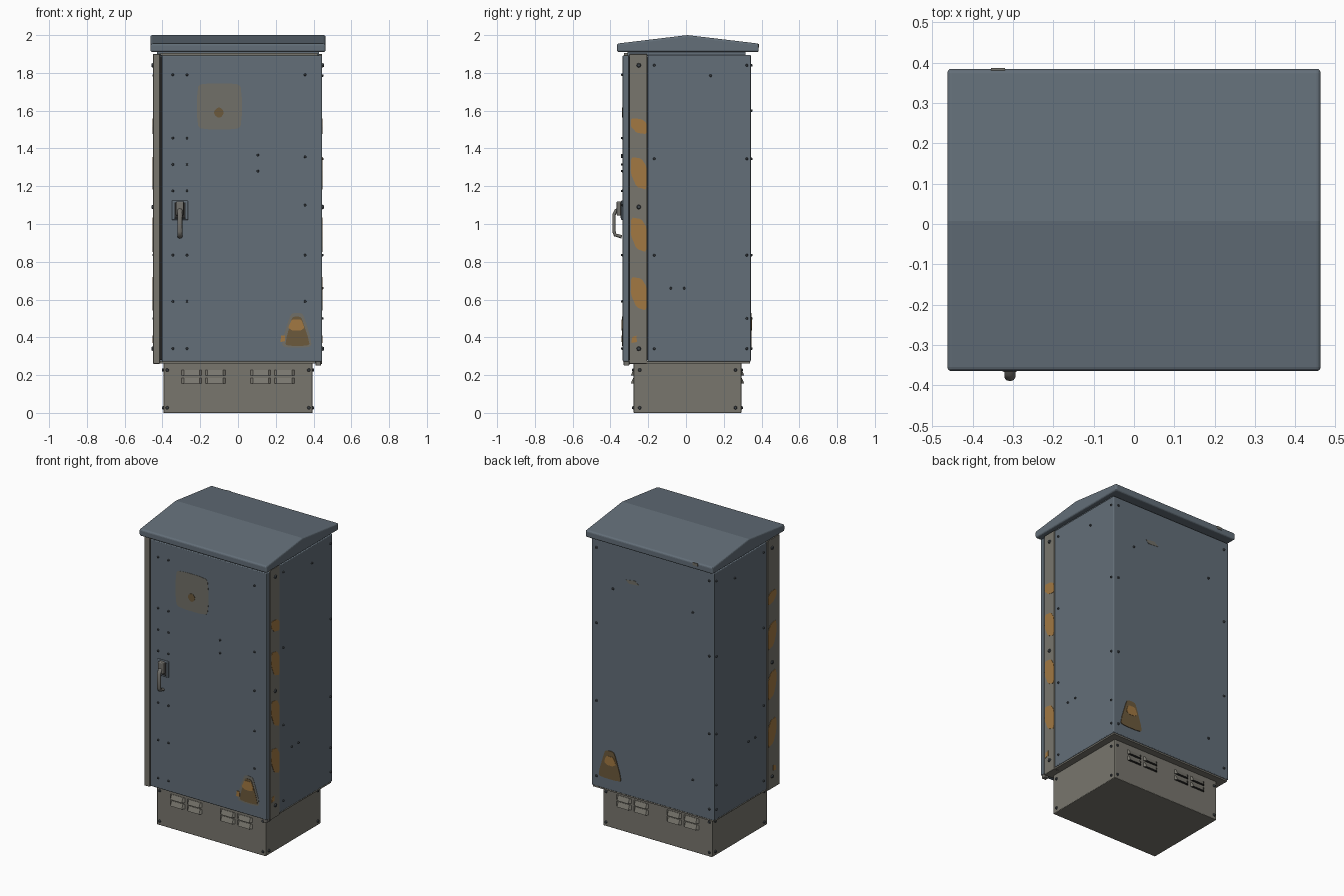
import bpy
import bmesh
from itertools import product
from mathutils import Vector, Matrix

if "Cube" in bpy.data.objects:
    bpy.data.objects.remove(bpy.data.objects["Cube"], do_unlink=True)


def material(name, r, g, b):
    mat = bpy.data.materials.new(name)
    mat.use_nodes = True
    mat.diffuse_color = (r, g, b, 1)
    shader = mat.node_tree.nodes["Principled BSDF"]
    shader.inputs["Base Color"].default_value = (r, g, b, 1)
    shader.inputs["Roughness"].default_value = 0.7
    return mat


BLUE = material("slate blue paint", .125, .158, .19)
BEIGE = material("warm grey metal", .19, .182, .155)
FADED = material("faded label", .165, .16, .138)
BROWN = material("brown stain", .15, .1, .045)
ORANGE = material("orange stripe", .36, .19, .055)
BOLT = material("dark bolt", .06, .07, .08)
DARK = material("dark gap", .025, .025, .025)
STEEL = material("handle steel", .17, .165, .15)

# Outward-facing surfaces used to place details: origin depth, outward axis
SIDES = {
    "front": lambda u, v, d: Vector((u, -.335 - d, v)),
    "back": lambda u, v, d: Vector((u, .343 + d, v)),
    "right": lambda u, v, d: Vector((.445 + d, u, v)),
    "left": lambda u, v, d: Vector((-.445 - d, u, v)),
    "base_front": lambda u, v, d: Vector((u, -.277 - d, v)),
    "base_back": lambda u, v, d: Vector((u, .293 + d, v)),
    "base_right": lambda u, v, d: Vector((.395 + d, u, v)),
    "base_left": lambda u, v, d: Vector((-.395 - d, u, v)),
}


def finish(name, bm, mats, bevel=0):
    bmesh.ops.recalc_face_normals(bm, faces=bm.faces)
    mesh = bpy.data.meshes.new(name)
    bm.to_mesh(mesh)
    bm.free()
    for mat in mats:
        mesh.materials.append(mat)
    obj = bpy.data.objects.new(name, mesh)
    bpy.context.collection.objects.link(obj)
    if bevel:
        mod = obj.modifiers.new("rounded edges", "BEVEL")
        mod.width = bevel
        mod.segments = 3
    return obj


def add_box(bm, lo, hi):
    lo, hi = Vector(lo), Vector(hi)
    matrix = Matrix.Translation((lo + hi) / 2) @ Matrix.Diagonal((*(hi - lo), 1))
    return bmesh.ops.create_cube(bm, size=1, matrix=matrix)["verts"]


def box(name, lo, hi, mat, bevel=0):
    bm = bmesh.new()
    add_box(bm, lo, hi)
    return finish(name, bm, [mat], bevel)


def prism(name, points, offset, mat, bevel=0):
    bm = bmesh.new()
    face = bm.faces.new([bm.verts.new(p) for p in points])
    new = bmesh.ops.extrude_face_region(bm, geom=[face])["geom"]
    bmesh.ops.translate(bm, vec=offset,
                        verts=[v for v in new if isinstance(v, bmesh.types.BMVert)])
    return finish(name, bm, [mat], bevel)


def rounded(points, cut, rounds=2):
    for _ in range(rounds):
        result = []
        for a, b in zip(points, points[1:] + points[:1]):
            a, b = Vector(a), Vector(b)
            result += [a.lerp(b, cut), b.lerp(a, cut)]
        points, cut = result, .25
    return points


def plate(name, side, points, mat, layer=1, lift=0):
    place = SIDES[side]
    start = [place(u, v, lift) for u, v in points]
    return prism(name, start, place(0, 0, .002 * layer) - place(0, 0, 0), mat)


def bolts(name, side, spots, radius, mat, lift=0):
    place = SIDES[side]
    axis = place(0, 0, 1) - place(0, 0, 0)
    turn = axis.to_track_quat("Z", "Y").to_matrix().to_4x4()
    bm = bmesh.new()
    for u, v in spots:
        bmesh.ops.create_cone(bm, cap_ends=True, segments=8, radius1=radius,
                              radius2=radius * .7, depth=.008,
                              matrix=Matrix.Translation(place(u, v, lift + .004)) @ turn)
    return finish(name, bm, [mat])


# Plinth, cabinet shell and door
box("plinth", (-.395, -.277, 0), (.395, .293, .265), BEIGE, .004)
box("floor_frame", (-.44, -.3, .262), (.44, .338, .275), BEIGE)
box("cabinet_shell", (-.445, -.205, .272), (.445, .343, 1.895), BLUE, .005)
box("door_seal", (-.43, -.312, .28), (.435, -.2, 1.888), DARK)
box("door", (-.403, -.335, .272), (.445, -.303, 1.893), BLUE, .005)
box("left_post", (-.45, -.328, .26), (-.413, -.206, 1.9), BEIGE, .003)
box("right_post", (.41, -.3, .26), (.446, -.206, 1.9), BEIGE, .003)
box("door_header", (-.41, -.328, 1.893), (.42, -.2, 1.905), BEIGE)
box("roof_collar", (-.43, -.31, 1.89), (.43, .315, 1.915), BLUE)
box("hinge_foot", (.41, -.33, .25), (.44, -.3, .275), STEEL, .004)

# Gabled roof
profile = [(-.365, 1.91), (.385, 1.91), (.385, 1.955), (.008, 2), (-.365, 1.955)]
prism("roof", [(-.463, y, z) for y, z in profile], (.926, 0, 0), BLUE, .01)
box("roof_chip", (-.355, .38, 1.935), (-.32, .387, 1.953), FADED)

# Pressed ventilation louvres with dark undersides, front and back
for side in ("base_front", "base_back"):
    bm = bmesh.new()
    place = SIDES[side]
    wall = place(0, 0, 0).y
    for x, z in product((-.245, -.12, .12, .245), (.155, .197)):
        ends = [place(x - .053, z, 0), place(x + .053, z + .03, .016)]
        verts = add_box(bm, [min(p) for p in zip(*ends)], [max(p) for p in zip(*ends)])
        for v in verts:
            if abs(v.co.y - wall) > .01:
                v.co.x += .012 if v.co.x < x else -.012
                if v.co.z > z + .01:
                    v.co.y = wall + (v.co.y - wall) * .15
    obj = finish(side + "_louvres", bm, [BEIGE, DARK])
    for face in obj.data.polygons:
        face.material_index = int(face.normal.z < -.9)

# Bolts on plinth
for side in ("base_front", "base_back"):
    bolts(side + "_bolts", side, product((-.375, .375), (.027, .227)), .009, BOLT)
for side in ("base_right", "base_left"):
    bolts(side + "_bolts", side, product((-.245, .262), (.027, .227)), .009, BOLT)

# Bolts on door, back and side panels
rows = (.34, .835, 1.345, 1.84)
door_spots = list(product((-.345, -.27), (.34, .59, .835, 1.175, 1.315, 1.455, 1.79)))
door_spots += [(.355, z) for z in (.59, .835, 1.1, 1.355, 1.79)]
door_spots += [(.105, 1.28), (.105, 1.365)]
bolts("door_bolts", "front", door_spots, .007, BOLT)
back_spots = list(product((-.41, .41), rows)) + [(.29, 1.6), (-.29, 1.6), (-.29, .5)]
bolts("back_bolts", "back", back_spots, .008, BOLT)
side_spots = list(product((-.168, .322), rows))
side_spots += [(.13, 1.785), (.322, .5), (-.08, .66), (-.01, .66)]

# Worn hazard patches along both posts
patch = [(-.29, 1), (-.235, .95), (-.208, .7), (-.208, 0), (-.262, .1), (-.293, .5)]
for side in ("right", "left"):
    lift = .001 if side == "right" else .005
    bolts(side + "_panel_bolts", side, side_spots, .007, BOLT)
    bolts(side + "_post_bolts", side, [(-.25, z) for z in (.34, 1.09, 1.84)],
          .012, BOLT, lift)
    for low, high in ((1.475, 1.56), (1.18, 1.355), (.85, 1.035), (.54, .72)):
        shape = [(y, low + t * (high - low)) for y, t in patch]
        plate(side + "_post_patch", side, rounded(shape, .15, 1), ORANGE, 1, lift)
    plate(side + "_post_chip", side,
          [(-.29, .37), (-.26, .375), (-.262, .41), (-.285, .4)], ORANGE, 1, lift)

# Faded square label on the door
label = [(-.217, 1.5), (.02, 1.5), (.02, 1.745), (-.217, 1.745)]
plate("door_label", "front", rounded(label, .1), FADED)
spot = [(-.135, 1.59), (-.1, 1.555), (-.068, 1.59), (-.1, 1.625)]
plate("label_stain", "front", rounded(spot, .25), BROWN, 2)

# Worn triangular warning signs on door and back
triangle = [(.222, .345), (.4, .345), (.345, .53), (.28, .53)]
inner = [(.245, .355), (.385, .355), (.335, .51), (.287, .51)]
top = [(.265, .45), (.29, .435), (.33, .435), (.352, .45), (.335, .495), (.285, .495)]
plate("door_sign_border", "front", rounded(triangle, .13), FADED)
for side in ("front", "back"):
    shape = inner if side == "front" else triangle
    plate(side + "_sign", side, rounded(shape, .1), BROWN, 2)
    plate(side + "_sign_top", side, rounded(top, .15, 1), ORANGE, 3)
plate("door_sign_chip", "front",
      [(.225, .375), (.25, .38), (.248, .41), (.228, .41)], ORANGE, 3)
plate("back_scuff", "back",
      [(.1, 1.67), (.175, 1.665), (.195, 1.685), (.13, 1.695)], FADED)

# Door handle: mounting plate, pivot housing and bent lever
box("handle_mount", (-.35, -.343, 1.02), (-.265, -.33, 1.125), BLUE, .005)
box("handle_recess", (-.337, -.346, 1.03), (-.278, -.34, 1.115), DARK, .002)
box("handle_pivot", (-.328, -.367, 1.045), (-.288, -.335, 1.12), STEEL, .006)
curve = bpy.data.curves.new("handle_lever", "CURVE")
curve.dimensions = "3D"
curve.bevel_depth = .009
curve.bevel_resolution = 2
curve.use_fill_caps = True
path = [(-.345, 1.08), (-.37, 1.072), (-.381, 1.05), (-.381, .96), (-.375, .942), (-.34, .932)]
line = curve.splines.new("POLY")
line.points.add(len(path) - 1)
for point, (y, z) in zip(line.points, path):
    point.co = (-.308, y, z, 1)
curve.materials.append(STEEL)
lever = bpy.data.objects.new("handle_lever", curve)
lever.scale.x = 1.5
lever.location.x = .308 * .5
bpy.context.collection.objects.link(lever)
